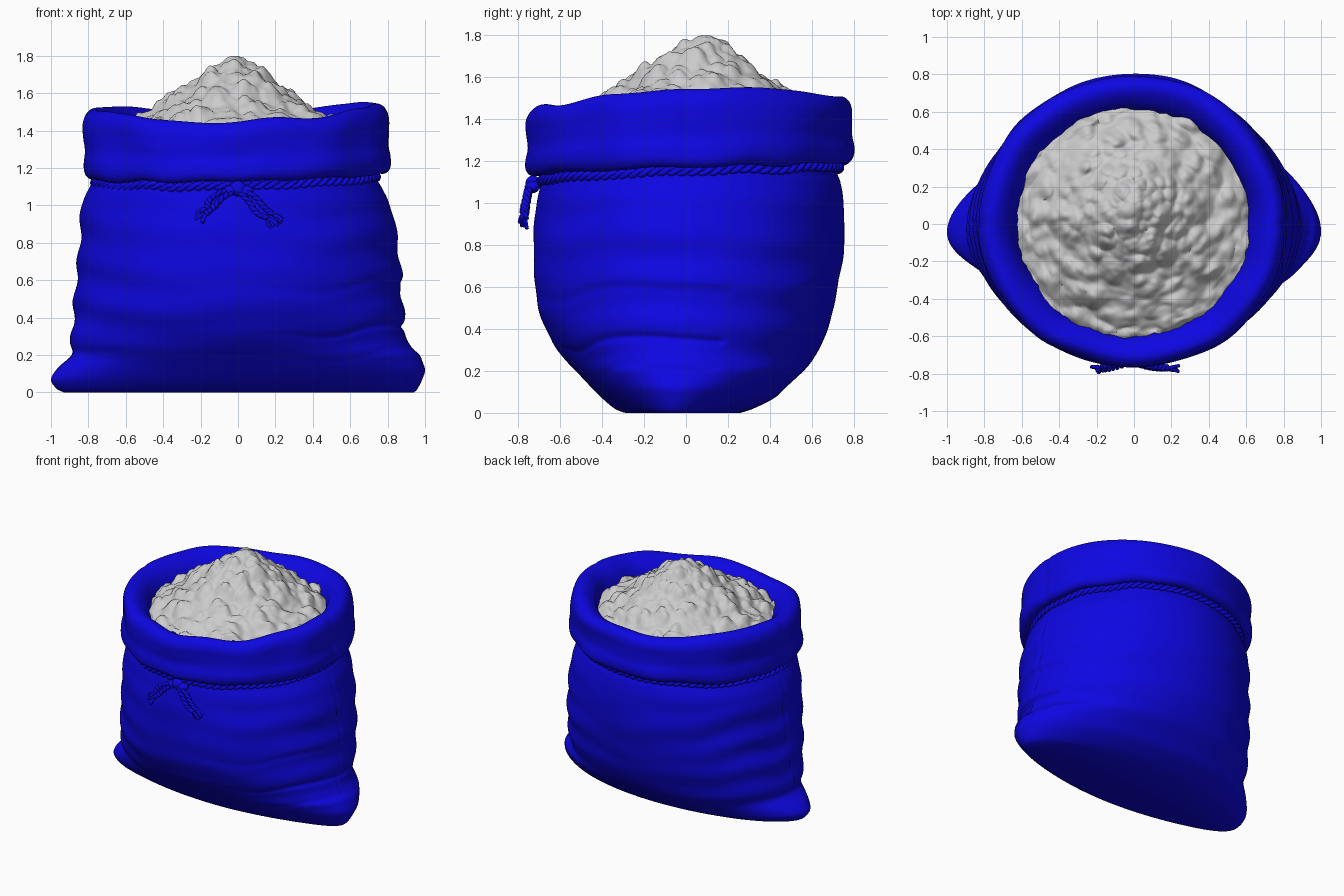
import bpy, bmesh, math, random
from mathutils import Vector, noise

if "Cube" in bpy.data.objects:
    bpy.data.objects.remove(bpy.data.objects["Cube"])

random.seed(4)
TAU = 2 * math.pi
blue = bpy.data.materials.new("blue_cloth")
blue.diffuse_color = (0.004, 0.002, 0.76, 1)
blue.use_nodes = True
blue.node_tree.nodes["Principled BSDF"].inputs["Base Color"].default_value = blue.diffuse_color


def spline(rows, steps):
    """Catmull-Rom through tuples of numbers."""
    out = []
    for i in range(len(rows) - 1):
        p = [rows[max(0, min(len(rows) - 1, i + k))] for k in (-1, 0, 1, 2)]
        for s in range(steps):
            t = s / steps
            out.append([0.5 * (2 * b + (c - a) * t + (2 * a - 5 * b + 4 * c - d) * t * t
                               + (3 * b - a - 3 * c + d) * t ** 3) for a, b, c, d in zip(*p)])
    return out + [list(rows[-1])]


def loft(name, n_rings, n_seg, point, mat=None, cap_first=False):
    """Skin closed rings given by point(ring, angle)."""
    bm = bmesh.new()
    rings = [[bm.verts.new(point(i, TAU * j / n_seg)) for j in range(n_seg)] for i in range(n_rings)]
    for lo, hi in zip(rings, rings[1:]):
        for j in range(n_seg):
            k = (j + 1) % n_seg
            bm.faces.new((lo[j], lo[k], hi[k], hi[j]))
    if cap_first:
        bm.faces.new(rings[0][::-1])
    bmesh.ops.recalc_face_normals(bm, faces=bm.faces)
    return finish(name, bm, mat)


def finish(name, bm, mat=None):
    me = bpy.data.meshes.new(name)
    bm.to_mesh(me)
    bm.free()
    ob = bpy.data.objects.new(name, me)
    bpy.context.collection.objects.link(ob)
    if mat:
        me.materials.append(mat)
    bpy.ops.object.select_all(action='DESELECT')
    ob.select_set(True)
    bpy.context.view_layer.objects.active = ob
    bpy.ops.object.shade_smooth_by_angle(angle=math.radians(60))
    return ob


def tube(name, paths, radius, cyclic=False):
    """Round cord along each path."""
    cu = bpy.data.curves.new(name, 'CURVE')
    cu.dimensions = '3D'
    cu.bevel_depth = radius
    cu.bevel_resolution = 2
    cu.use_fill_caps = True
    for path in paths:
        sp = cu.splines.new('POLY')
        sp.points.add(len(path) - 1)
        for p, co in zip(sp.points, path):
            p.co = (*co, 1)
        sp.use_cyclic_u = cyclic
    cu.materials.append(blue)
    ob = bpy.data.objects.new(name, cu)
    bpy.context.collection.objects.link(ob)


def oval(a, xl, xr, yf, yb):
    c, s = math.cos(a), math.sin(a)
    return c * (xr if c > 0 else xl), s * (yb if s > 0 else yf)


def bump(x, w):
    return math.exp(-(x / w) ** 2)


# Sack body: height, left, right, front and back reach
body = spline([
    (0, .93, .94, .29, .26), (.02, .97, .96, .34, .32), (.07, 1.0, .985, .40, .42),
    (.13, .965, 1.0, .46, .485), (.2, .905, .96, .525, .56), (.26, .895, .905, .58, .605),
    (.34, .885, .895, .64, .65), (.45, .87, .88, .69, .69), (.62, .86, .87, .72, .73),
    (.8, .845, .855, .73, .75), (1.0, .83, .81, .71, .75), (1.1, .79, .765, .69, .735),
    (1.15, .765, .74, .68, .72), (1.25, .75, .74, .69, .72)], 10)


def body_point(i, a):
    z, *reach = body[i]
    x, y = oval(a, *reach)
    c, s = math.cos(a), math.sin(a)
    # narrower corner tips near the floor
    y *= 1 - .12 * c * c * max(0, 1 - z / .2)
    fade = min(1, max(0, (z - .1) / .12)) * min(1, max(0, (1.15 - z) / .2))
    # sagging folds, strongest at the sides
    zz = z + .07 * s * s + .03 * noise.noise(Vector((c * 2, s * 2, z)))
    f = .011 * math.sin(zz * 30 + c) * abs(c) ** 1.5 * (1.2 - .7 * z)
    f += .014 * noise.noise(Vector((c * 1.6, s * 1.6 + 5, zz * 7)))
    f -= .018 * (bump(zz - .36, .018) + .6 * bump(zz - .60, .02) + .6 * bump(zz - .23, .02)) * max(0, c) * (s < .3)
    # side seams
    seam = .12 * max(0, 1 - z / .6)
    f += .008 * bump(s + seam, .05) - .016 * bump(s + seam, .016)
    k = 1 + f * fade
    # bottom corners lean forward
    y -= .05 * abs(c) ** 4 * max(0, 1 - z / .5)
    return x * k, y * k, z


loft("sack_body", len(body), 200, body_point, blue, cap_first=True)

# Rolled cuff: radius factor, height fraction
cuff = spline([
    (.87, .08), (.92, .0), (.965, .01), (.995, .1), (1.0, .24), (.985, .42), (.985, .62),
    (.985, .8), (.965, .93), (.925, 1.0), (.87, .985), (.81, .88), (.77, .74), (.745, .58), (.73, .4)], 5)


def cuff_point(i, a):
    f, t = cuff[i]
    c, s = math.cos(a), math.sin(a)
    low = 1.158 + .028 * s + .014 * c + .022 * noise.noise(Vector((c * 3, s * 3, 0)))
    top = 1.502 + .03 * s + .014 * c + .026 * (c * c - s * s) + .025 * noise.noise(Vector((c * 2, s * 2, 7)))
    x, y = oval(a, .835, .825, .77, .80)
    k = f + .026 * noise.noise(Vector((c * 2.4, s * 2.4, t * 1.6 + 3)))
    k -= .01 * bump(s, .03) * (f > .9)
    return x * k, y * k, low + (top - low) * t


loft("rolled_cuff", len(cuff), 180, cuff_point, blue)

# Heaped filling: distance from peak, height
heap = spline([(.004, 1.78), (.1, 1.735), (.2, 1.668), (.3, 1.585), (.43, 1.495), (.55, 1.425), (.625, 1.375)], 14)


def heap_point(i, a):
    r, z = heap[i]
    c, s = math.cos(a), math.sin(a)
    lean = 1 - (r / .65) ** 2
    x, y = r * c - .03 * lean, r * s * (1 + .08 * lean) + .015 + .07 * lean
    p = Vector((x, y, z))
    # clumps and crumbs
    lump = .03 * noise.noise(p * 6) + .02 * noise.noise(p * 13) + .008 * noise.noise(p * 28)
    for scale, height in ((6.5, .045), (12, .025)):
        d = noise.voronoi(p * scale + Vector((scale, 0, 0)))[0][0]
        lump += height * max(0, 1 - (d / .55) ** 2)
    k = 1 + (.03 * noise.noise(p * 9) + .02 * noise.noise(p * 25)) * (r / .65) ** 2
    return x * k, y * k, z + lump * min(.85, .3 + r * 4)


loft("heaped_filling", len(heap), 190, heap_point, cap_first=True)


# Twisted tie around the neck
def tie_point(a, phase):
    c, s = math.cos(a), math.sin(a)
    x, y = oval(a, .768, .742, .692, .732)
    w = a * 45 + phase
    k = 1 + .012 * math.cos(w)
    z = 1.136 + .033 * s + .016 * c + .018 * noise.noise(Vector((c * 3, s * 3, 0)))
    return x * k, y * k, z + .012 * math.sin(w)


N = 540
tube("neck_tie", [[tie_point(TAU * j / N, ph) for j in range(N)] for ph in (0, math.pi)], .014, True)

# Knot
bm = bmesh.new()
for x, z, rx, rz in ((0, 1.09, .045, .042), (-.04, 1.08, .04, .026), (.045, 1.08, .04, .026)):
    vs = bmesh.ops.create_uvsphere(bm, u_segments=20, v_segments=12, radius=1)['verts']
    for v in vs:
        v.co = (x + v.co.x * rx, -.73 + v.co.y * .036, z + v.co.z * rz)
finish("tie_knot", bm, blue)

# Loose ends with frayed tips
tails = {
    "left_tie_end": [(0, -.74, 1.08), (-.07, -.755, 1.05), (-.13, -.77, .99), (-.17, -.775, .955)],
    "right_tie_end": [(0, -.74, 1.08), (.08, -.755, 1.055), (.14, -.765, .99), (.18, -.77, .955)],
    "left_tie_loop": [(0, -.74, 1.08), (-.08, -.75, 1.075), (-.15, -.755, 1.03), (-.165, -.765, .985)],
    "right_tie_loop": [(0, -.74, 1.08), (.05, -.755, 1.03), (.1, -.765, .96), (.15, -.77, .935)],
}
for name, pts in tails.items():
    path = spline(pts, 12)
    strands = []
    for ph in (0, math.pi):
        strands.append([(p[0] + .009 * math.cos(i * .7 + ph), p[1] + .009 * math.sin(i * .7 + ph), p[2])
                        for i, p in enumerate(path)])
    tube(name, strands, .012)
    end = Vector(path[-1])
    side = 1 if end.x > 0 else -1
    fray = []
    for _ in range(5):
        d = Vector((side * random.uniform(.01, .065), random.uniform(-.022, .02), random.uniform(-.06, -.02)))
        fray.append([end, end + d * .5 + Vector((0, 0, .006)), end + d])
    tube(name + "_fray", fray, .009)
